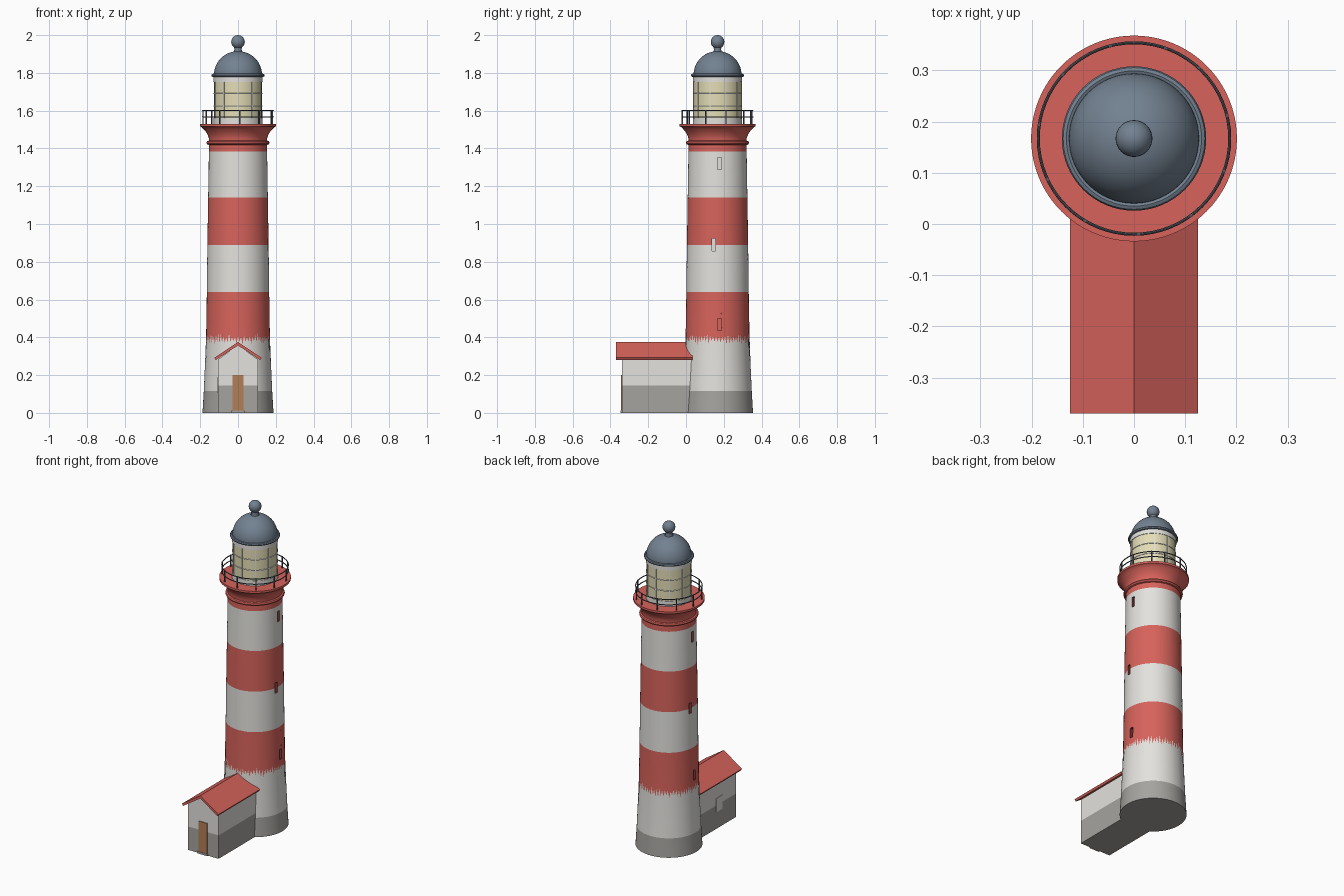
import bpy, bmesh, math, random
from mathutils import Matrix, Vector

random.seed(4)
if "Cube" in bpy.data.objects:
    bpy.data.objects.remove(bpy.data.objects["Cube"])

AXIS_Y = 0.167  # the tower stands behind the middle


def material(name, rgb):
    m = bpy.data.materials.new(name)
    m.use_nodes = True
    m.diffuse_color = (*rgb, 1)
    m.node_tree.nodes["Principled BSDF"].inputs["Base Color"].default_value = (*rgb, 1)
    return m


WHITE, RED, GREY, SLATE, GLASS, WOOD, IRON, SHADE = range(8)
MATS = [
    material("white_paint", (0.77, 0.76, 0.73)),
    material("red_paint", (0.68, 0.125, 0.105)),
    material("grey_plinth", (0.38, 0.37, 0.35)),
    material("slate_blue", (0.17, 0.22, 0.28)),
    material("pale_yellow_glass", (0.77, 0.72, 0.46)),
    material("brown_wood", (0.45, 0.21, 0.095)),
    material("dark_iron", (0.09, 0.1, 0.12)),
    material("dark_red_reveal", (0.2, 0.04, 0.035)),
]


def finish(name, bm, smooth=False):
    """Turn a bmesh into a named object with the shared palette."""
    bmesh.ops.recalc_face_normals(bm, faces=bm.faces[:])
    mesh = bpy.data.meshes.new(name)
    bm.to_mesh(mesh)
    bm.free()
    for m in MATS:
        mesh.materials.append(m)
    ob = bpy.data.objects.new(name, mesh)
    bpy.context.collection.objects.link(ob)
    if smooth:
        smooth_shade(ob)
    return ob


def smooth_shade(ob):
    bpy.ops.object.select_all(action="DESELECT")
    ob.select_set(True)
    bpy.context.view_layer.objects.active = ob
    bpy.ops.object.shade_smooth_by_angle(angle=math.radians(35))


def revolve(name, profile, colours, segments=64, ragged=None, smooth=True):
    """Lathe (radius, z) points; ragged is the index of a jagged ring."""
    bm = bmesh.new()
    rings = []
    for k, (r, z) in enumerate(profile):
        ring = []
        for i in range(segments):
            a = math.tau * i / segments
            dz = 0
            if k == ragged:
                dz = random.uniform(0.01, 0.03) * (1 if i % 2 else -1)
            ring.append(bm.verts.new((r * math.cos(a), AXIS_Y + r * math.sin(a), z + dz)))
        rings.append(ring)
    for k, colour in enumerate(colours):
        for i in range(segments):
            j = (i + 1) % segments
            f = bm.faces.new((rings[k][i], rings[k][j], rings[k + 1][j], rings[k + 1][i]))
            f.material_index = colour
    bmesh.ops.remove_doubles(bm, verts=bm.verts[:], dist=1e-5)
    return finish(name, bm, smooth)


def box(name, centre, size, colour, turn=0):
    bm = bmesh.new()
    m = Matrix.Translation(centre) @ Matrix.Rotation(turn, 4, "Z") @ Matrix.Diagonal((*size, 1))
    bmesh.ops.create_cube(bm, size=1, matrix=m)
    for f in bm.faces:
        f.material_index = colour
    return finish(name, bm)


def prism(name, half_outline, y0, y1, colour, split=None):
    """Extrude an outline mirrored in x along y; below split it is grey."""
    outline = half_outline + [(-x, z) for x, z in reversed(half_outline) if x]
    bm = bmesh.new()
    face = bm.faces.new([bm.verts.new((x, y0, z)) for x, z in outline])
    new = bmesh.ops.extrude_face_region(bm, geom=[face])["geom"]
    bmesh.ops.translate(bm, vec=(0, y1 - y0, 0),
                        verts=[v for v in new if isinstance(v, bmesh.types.BMVert)])
    if split:
        bmesh.ops.bisect_plane(bm, geom=bm.verts[:] + bm.edges[:] + bm.faces[:],
                               plane_co=(0, 0, split), plane_no=(0, 0, 1))
    for f in bm.faces:
        low = split and f.calc_center_median().z < split
        f.material_index = GREY if low else colour
    return finish(name, bm)


def hoop(name, radius, z, thick, colour):
    bpy.ops.mesh.primitive_torus_add(location=(0, AXIS_Y, z), major_radius=radius,
                                     minor_radius=thick, major_segments=64, minor_segments=8)
    ob = bpy.context.object
    ob.name = name
    ob.data.materials.append(MATS[colour])
    smooth_shade(ob)


# Striped tower with ragged lowest band
tower = revolve(
    "tower",
    [(0, 0), (0.188, 0), (0.181, 0.117), (0.175, 0.25), (0.169, 0.39), (0.165, 0.64),
     (0.162, 0.89), (0.158, 1.14), (0.154, 1.385), (0.153, 1.46), (0, 1.46)],
    [GREY, GREY, WHITE, WHITE, RED, WHITE, RED, WHITE, RED, RED],
    segments=132, ragged=4, smooth=False)

# Narrow recessed windows on both flanks
for side in (1, -1):
    for z, shift, back in ((1.32, 0.01, WHITE), (0.89, -0.02, WHITE), (0.467, 0.01, RED)):
        cutter = box("window_cutter", (side * 0.165, AXIS_Y + side * shift, z),
                     (0.05, 0.021, 0.064), SHADE)
        for p in cutter.data.polygons:
            if abs(p.normal.x) > 0.5:
                p.material_index = back
        mod = tower.modifiers.new("window", "BOOLEAN")
        mod.object = cutter
        mod.solver = "EXACT"
        bpy.context.view_layer.objects.active = tower
        bpy.ops.object.modifier_apply(modifier=mod.name)
        bpy.data.objects.remove(cutter)
smooth_shade(tower)

# Flared gallery with its collar
hoop("collar", 0.156, 1.43, 0.011, RED)
cove = [(0.153 + 0.042 * (t / 6) ** 2, 1.44 + 0.075 * t / 6) for t in range(7)]
gallery = [(0, 1.44)] + cove + [(0.201, 1.517), (0.201, 1.53), (0, 1.53)]
revolve("gallery", gallery, [RED] * (len(gallery) - 1), segments=96)

# Railing
for z in (1.6, 1.567):
    hoop("rail", 0.187, z, 0.003, IRON)
for i in range(11):
    a = math.radians(70.6 + 33.7 * i)
    box("rail_post", (0.187 * math.cos(a), AXIS_Y + 0.187 * math.sin(a), 1.566),
        (0.006, 0.006, 0.076), IRON, a)

# Lantern room with glazing bars
revolve("lantern", [(0, 1.525), (0.13, 1.525), (0.13, 1.562), (0.127, 1.562), (0.127, 1.752),
                    (0.13, 1.752), (0.13, 1.785), (0, 1.785)],
        [WHITE, WHITE, WHITE, GLASS, WHITE, WHITE, WHITE])
for z in (1.625, 1.69):
    hoop("glazing_ring", 0.127, z, 0.003, WHITE)
for i in range(10):
    a = math.radians(18 + 36 * i)
    box("glazing_bar", (0.127 * math.cos(a), AXIS_Y + 0.127 * math.sin(a), 1.657),
        (0.006, 0.006, 0.19), WHITE, a)

# Dome, eave ring and finial
hoop("dome_eave", 0.132, 1.787, 0.009, SLATE)
dome = [(0, 1.78), (0.135, 1.78)]
dome += [(0.127 * math.cos(t * math.pi / 32), 1.79 + 0.125 * math.sin(t * math.pi / 32))
         for t in range(15)]
dome += [(0.022, 1.91), (0.019, 1.925), (0.022, 1.94), (0, 1.94)]
revolve("dome", dome, [SLATE] * (len(dome) - 1))
ball = [(0.036 * math.sin(t * math.pi / 14), 1.964 - 0.036 * math.cos(t * math.pi / 14))
        for t in range(15)]
revolve("finial", ball, [SLATE] * 14, segments=32)

# Entrance house with gabled roof
prism("house_walls", [(0, 0), (0.105, 0), (0.105, 0.283), (0, 0.36)],
      -0.34, 0.1, WHITE, split=0.145)
prism("house_roof", [(0, 0.357), (0.118, 0.28), (0.125, 0.292), (0, 0.375)],
      -0.37, 0.035, RED)
box("door", (0, -0.341, 0.105), (0.06, 0.008, 0.19), WOOD)
box("door_step", (0, -0.342, 0.006), (0.068, 0.012, 0.012), GREY)
box("house_window", (-0.105, -0.175, 0.147), (0.006, 0.06, 0.085), WHITE)
